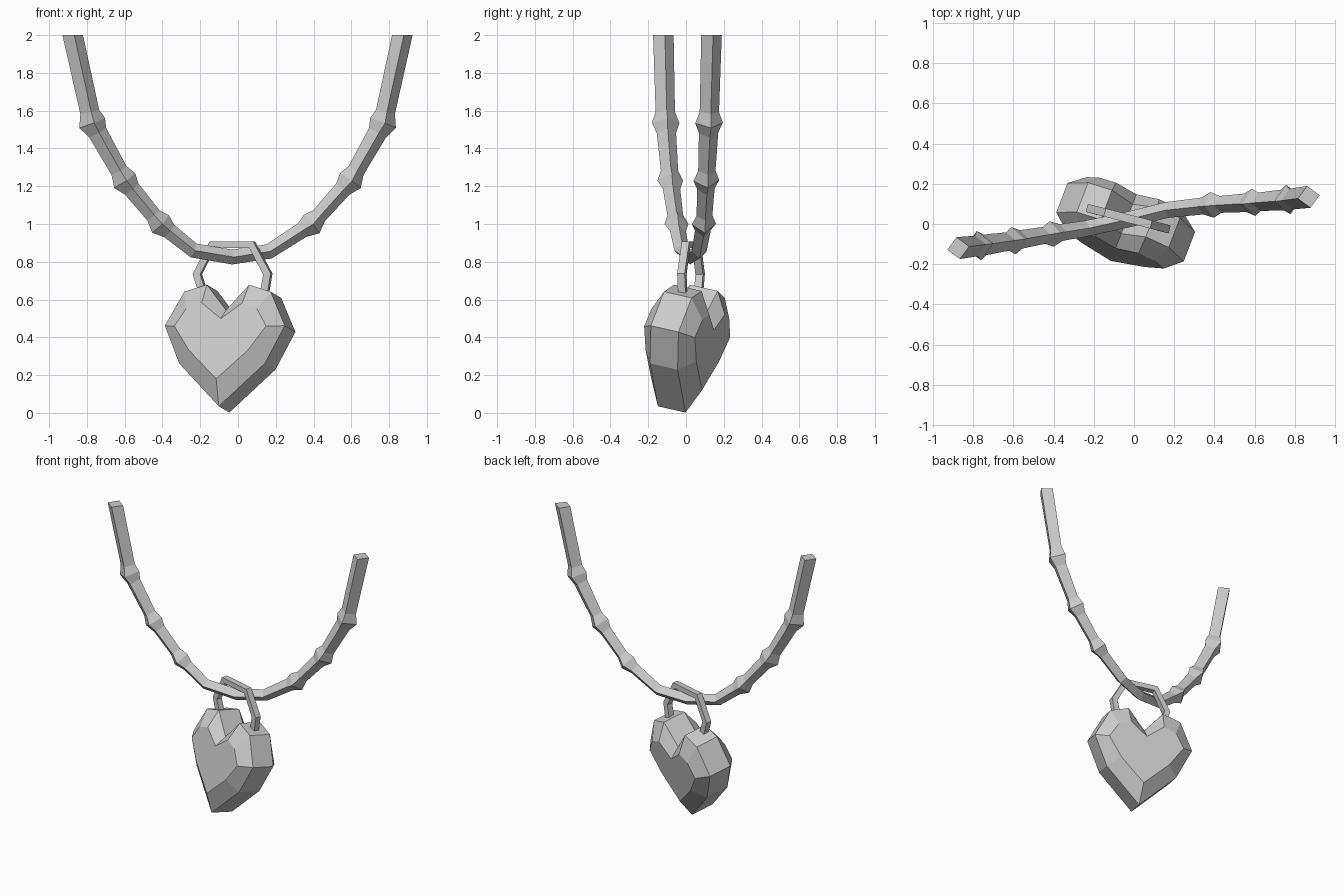
import bpy, bmesh, math
from mathutils import Vector, Matrix

if "Cube" in bpy.data.objects:
    bpy.data.objects.remove(bpy.data.objects["Cube"])


def finish(name, bm):
    bmesh.ops.recalc_face_normals(bm, faces=bm.faces)
    me = bpy.data.meshes.new(name)
    bm.to_mesh(me)
    bm.free()
    ob = bpy.data.objects.new(name, me)
    bpy.context.collection.objects.link(ob)
    return ob


def bridge(bm, a, b):
    n = len(a)
    for i in range(n):
        bm.faces.new((a[i], a[(i + 1) % n], b[(i + 1) % n], b[i]))


def sweep(name, path, radii, across, turn=0.0, end_tangents=None):
    """Four-sided tube along a path, one radius per point."""
    bm = bmesh.new()
    b = Vector(across).normalized()
    pts = [Vector(p) for p in path]
    rings = []
    for i, p in enumerate(pts):
        fwd = (pts[min(i + 1, len(pts) - 1)] - p)
        back = (p - pts[max(i - 1, 0)])
        t = (fwd.normalized() + back.normalized()).normalized()
        if end_tangents and i in (0, len(pts) - 1):
            t = Vector(end_tangents[0 if i == 0 else 1])
        n = t.cross(b).normalized()
        side = n.cross(t)
        rings.append([bm.verts.new(p + radii[i] * (math.cos(a) * n + math.sin(a) * side))
                      for a in (turn + k * math.pi / 2 for k in range(4))])
    for r0, r1 in zip(rings, rings[1:]):
        bridge(bm, r0, r1)
    bm.faces.new(rings[0])
    bm.faces.new(rings[-1])
    return finish(name, bm)


# Cord: hanging curve with pointed bead-like knots
knots = [(-.875, -.12, 2), (-.772, -.108, 1.535), (-.6, -.083, 1.23), (-.41, -.05, 1.0),
         (-.235, -.022, .86), (-.03, .022, .825), (.165, .07, .855),
         (.39, .095, 1.0), (.595, .108, 1.23), (.768, .122, 1.535), (.87, .135, 2)]
beads = {1, 2, 3, 7, 8, 9}
path, radii = [], []
for i, k in enumerate(knots):
    p = Vector(k)
    base = .039 + .016 * min(1, (p.z - .82) / .9)
    if i in beads:
        before = (Vector(knots[i - 1]) - p).normalized()
        after = (Vector(knots[i + 1]) - p).normalized()
        path += [p + before * .06, p, p + after * .06]
        radii += [base, base + .022, base]
    else:
        path.append(p)
        radii.append(base)
sweep("cord", path, radii, (-.15, .99, 0), 0, ((0, 0, -1), (0, 0, 1)))

# Hanging loop joining both heart lobes over the cord
loop = [(-.18, .065, .62), (-.215, .075, .735), (-.135, .055, .89),
        (.075, 0, .89), (.158, -.022, .735), (.138, -.017, .62)]
sweep("hanging_loop", loop, [.029] * 6, (.25, .97, 0), math.pi / 4)

# Heart: half outlines from tip to notch, mirrored, stacked in depth
rim = [(0, -.39), (.243, -.158), (.34, .046), (.245, .23), (.12, .268), (0, .13)]
inner = [(0, -.255), (.168, -.1), (.26, .03), (.2, .125), (.115, .155), (0, .07)]
bm = bmesh.new()
place = (Matrix.Translation((-.045, 0, .4)) @ Matrix.Rotation(math.radians(-21), 4, 'Z')
         @ Matrix.Rotation(math.radians(-12), 4, 'X'))
rings = []
for half, depth in ((inner, -.147), (rim, -.08), (rim, .08), (inner, .147)):
    outline = half + [(-u, v) for u, v in half[-2:0:-1]]
    rings.append([bm.verts.new(place @ Vector((u, depth, v))) for u, v in outline])
for r0, r1 in zip(rings, rings[1:]):
    bridge(bm, r0, r1)
for r in (rings[0], rings[-1]):
    bm.faces.new(r[:6])
    bm.faces.new(r[5:] + r[:1])
finish("heart_pendant", bm)
